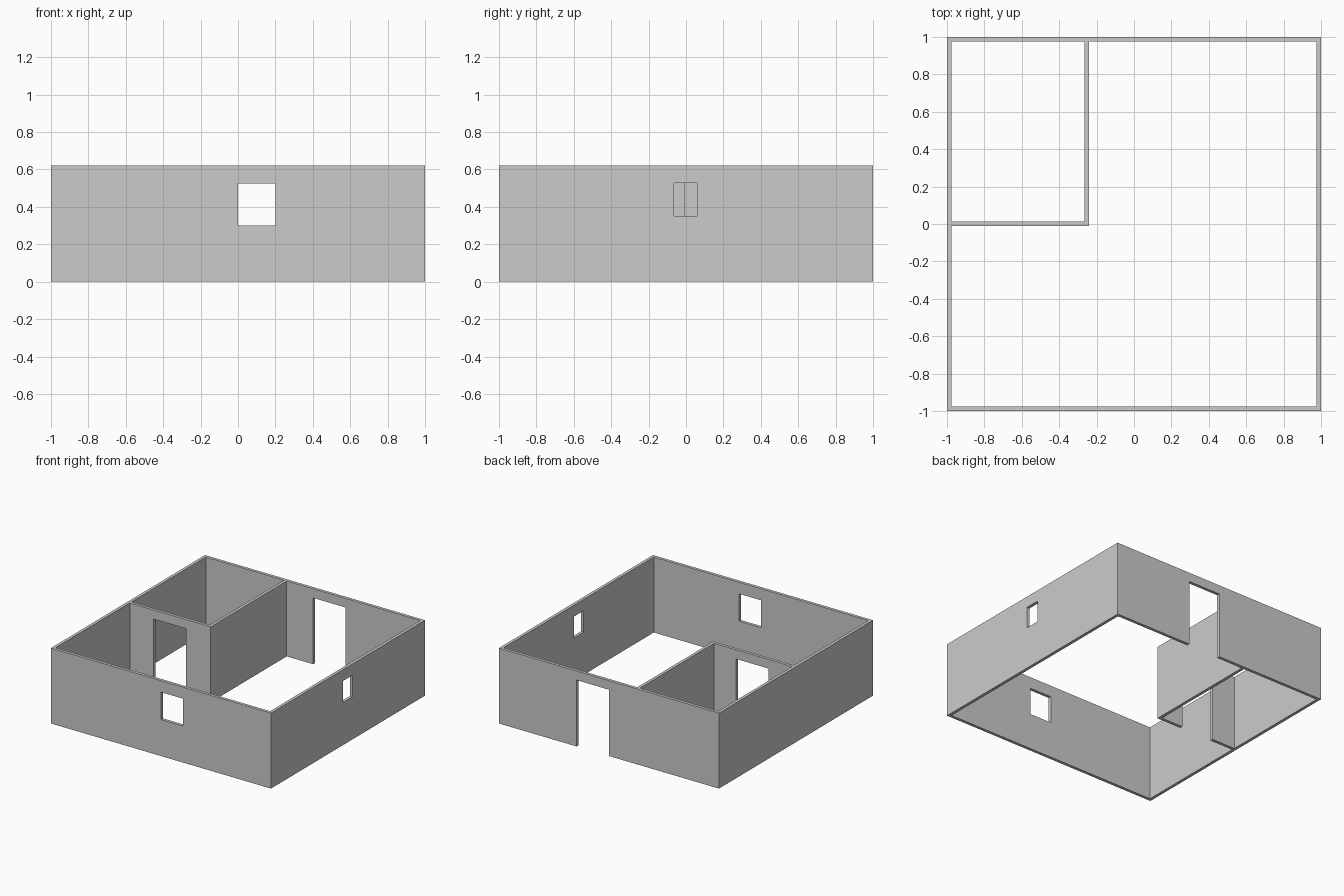
import bpy

if "Cube" in bpy.data.objects:
    bpy.data.objects.remove(bpy.data.objects["Cube"])

H = 0.62    # wall height
T = 0.025   # wall thickness


def box(name, x0, x1, y0, y1, z0, z1):
    bpy.ops.mesh.primitive_cube_add(size=1, location=((x0 + x1) / 2, (y0 + y1) / 2, (z0 + z1) / 2))
    ob = bpy.context.object
    ob.name = name
    ob.scale = (x1 - x0, y1 - y0, z1 - z0)
    bpy.ops.object.transform_apply(location=False, rotation=False, scale=True)
    return ob


def wall(name, x0, x1, y0, y1, opening=None):
    """Wall box; opening = (start, end, bottom, top) measured along the wall."""
    ob = box(name, x0, x1, y0, y1, 0, H)
    if opening:
        a, b, z0, z1 = opening
        if x1 - x0 > y1 - y0:
            cutter = box("cutter", a, b, y0 - 0.1, y1 + 0.1, z0, z1)
        else:
            cutter = box("cutter", x0 - 0.1, x1 + 0.1, a, b, z0, z1)
        mod = ob.modifiers.new("opening", 'BOOLEAN')
        mod.operation = 'DIFFERENCE'
        mod.solver = 'EXACT'
        mod.object = cutter
        bpy.context.view_layer.objects.active = ob
        bpy.ops.object.modifier_apply(modifier=mod.name)
        bpy.data.objects.remove(cutter)
    return ob


# Outer walls: window in front, door at back, small window on the right
wall("front_wall", -1, 1, -1, -1 + T, (0, 0.2, 0.30, 0.525))
wall("back_wall", -1, 1, 1 - T, 1, (0, 0.295, -0.1, 0.545))
wall("left_wall", -1, -1 + T, -1 + T, 1 - T)
wall("right_wall", 1 - T, 1, -1 + T, 1 - T, (-0.063, 0.06, 0.35, 0.527))

# Inner room: doorway wall and side partition
wall("room_front_wall", -1 + T, -0.24, -0.012, -0.012 + T, (-0.76, -0.465, -0.1, 0.545))
wall("room_side_wall", -0.24 - T, -0.24, -0.012 + T, 1 - T)
